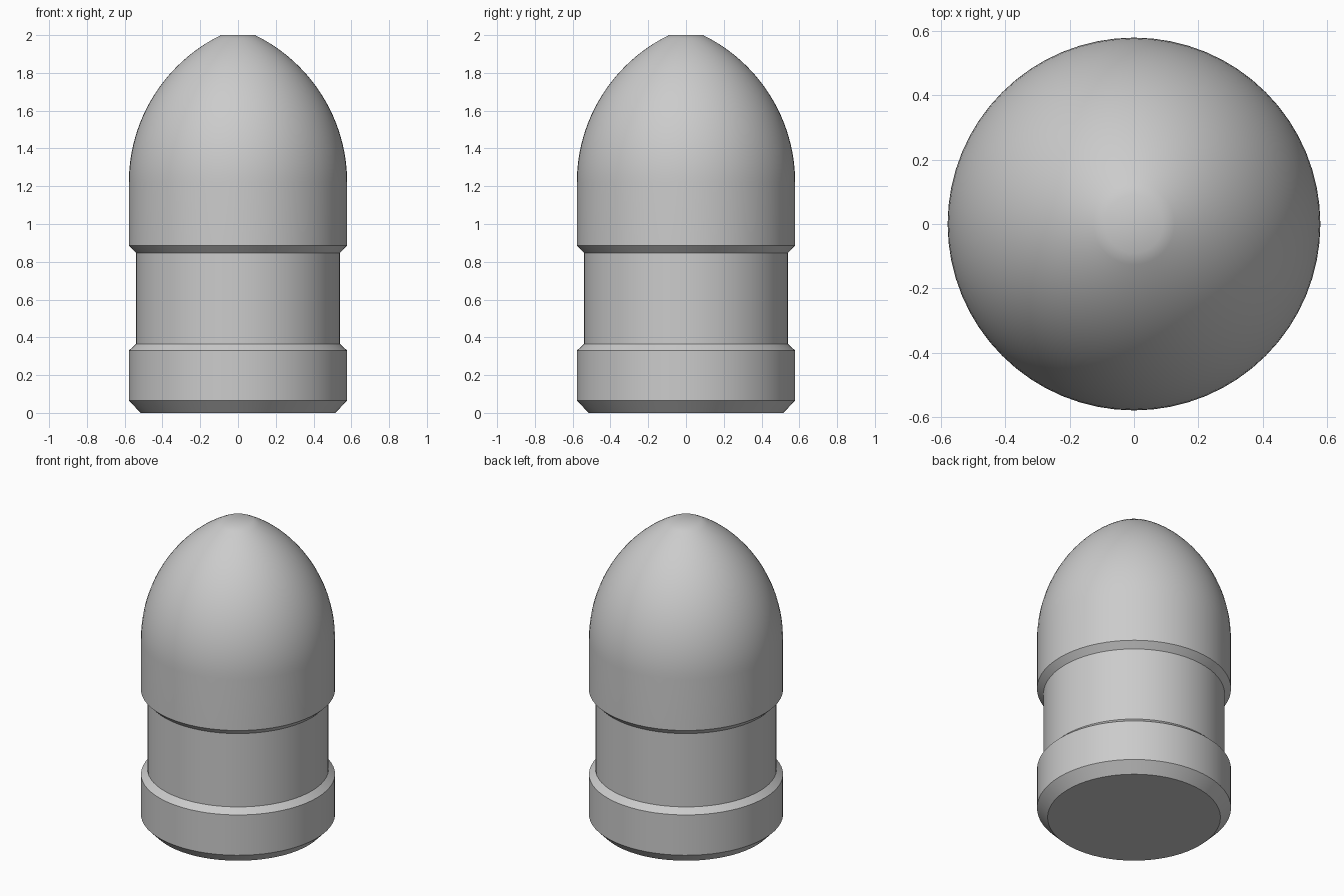
import bpy
import bmesh
import math
from mathutils import Matrix, Vector

cube = bpy.data.objects.get("Cube")
if cube:
    bpy.data.objects.remove(cube, do_unlink=True)


def make_material(name, colour):
    mat = bpy.data.materials.new(name)
    mat.use_nodes = True
    mat.diffuse_color = colour
    mat.node_tree.nodes["Principled BSDF"].inputs["Base Color"].default_value = colour
    return mat


def lathe(name, profile, mat, segments=64):
    """Revolve a (radius, height) profile around the z axis."""
    bm = bmesh.new()
    verts = [bm.verts.new((r, 0, z)) for r, z in profile]
    edges = [bm.edges.new(pair) for pair in zip(verts, verts[1:])]
    bmesh.ops.spin(bm, geom=verts + edges, cent=(0, 0, 0), axis=(0, 0, 1),
                   angle=math.tau, steps=segments, use_duplicate=False)
    bmesh.ops.remove_doubles(bm, verts=bm.verts, dist=0.0001)
    bmesh.ops.recalc_face_normals(bm, faces=bm.faces)
    mesh = bpy.data.meshes.new(name)
    bm.to_mesh(mesh)
    bm.free()
    mesh.materials.append(mat)
    obj = bpy.data.objects.new(name, mesh)
    bpy.context.collection.objects.link(obj)
    bpy.ops.object.select_all(action="DESELECT")
    obj.select_set(True)
    bpy.context.view_layer.objects.active = obj
    bpy.ops.object.shade_smooth_by_angle(angle=math.radians(30))
    return obj


grey = make_material("plain_grey", (0.6, 0.6, 0.6, 1))

BODY, WAIST, TIP = 0.578, 0.54, 0.09
SHOULDER, TOP = 1.22, 2.0

# Chamfered base, grooved waist and straight body
profile = [(0, 0), (0.515, 0), (BODY, 0.065), (BODY, 0.33), (WAIST, 0.365),
           (WAIST, 0.847), (BODY, 0.885)]

# Rounded nose: an arc tangent to the body, cut flat at the tip
drop, rise = BODY - TIP, TOP - SHOULDER
radius = (drop ** 2 + rise ** 2) / (2 * drop)
sweep = math.asin(rise / radius)
steps = 24
for i in range(steps + 1):
    a = sweep * i / steps
    profile.append((BODY - radius + radius * math.cos(a),
                    SHOULDER + radius * math.sin(a)))
profile.append((0, TOP))

lathe("slug_body", profile, grey)
